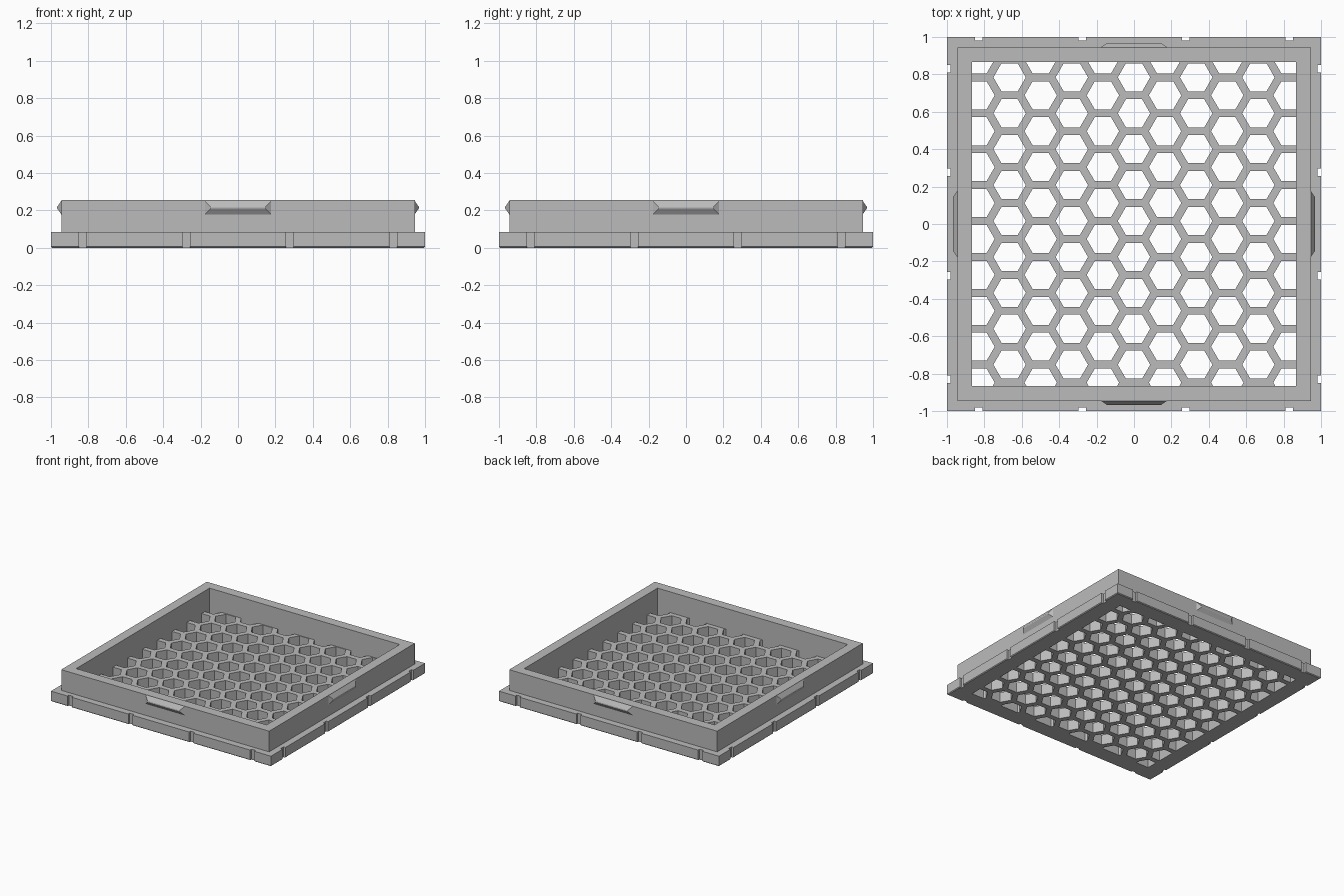
import bpy, bmesh
from math import pi, cos, sin, sqrt
from mathutils import Matrix, Vector

if "Cube" in bpy.data.objects:
    bpy.data.objects.remove(bpy.data.objects["Cube"])

BASE_H, TOP_H = 0.085, 0.255       # flange height, overall height
RIM, OPENING = 0.945, 0.865        # outer and inner half widths of the rim
PITCH, HOLE = 0.192, 0.075         # honeycomb spacing and hole half height

grey = bpy.data.materials.new("Light Grey Plastic")
grey.use_nodes = True
grey.diffuse_color = (0.5, 0.5, 0.5, 1)
grey.node_tree.nodes["Principled BSDF"].inputs["Base Color"].default_value = (0.5, 0.5, 0.5, 1)


def make(name, bm):
    bmesh.ops.recalc_face_normals(bm, faces=bm.faces)
    mesh = bpy.data.meshes.new(name)
    bm.to_mesh(mesh)
    bm.free()
    mesh.materials.append(grey)
    obj = bpy.data.objects.new(name, mesh)
    bpy.context.collection.objects.link(obj)
    return obj


def add_box(bm, size, centre):
    matrix = Matrix.Translation(centre) @ Matrix.Diagonal((*size, 1))
    return bmesh.ops.create_cube(bm, size=1, matrix=matrix)["verts"]


def cut(obj, cutter):
    cutter.hide_render = True
    mod = obj.modifiers.new("Cut", "BOOLEAN")
    mod.operation, mod.solver, mod.object = "DIFFERENCE", "EXACT", cutter
    bpy.context.view_layer.objects.active = obj
    bpy.ops.object.modifier_apply(modifier=mod.name)
    bpy.data.objects.remove(cutter)


# Base plate with a fine chamfer around its underside
bm = bmesh.new()
add_box(bm, (2, 2, BASE_H), (0, 0, BASE_H / 2))
bottom = [e for e in bm.edges if all(v.co.z < 0.01 for v in e.verts)]
bmesh.ops.bevel(bm, geom=bottom, offset=0.006, segments=1, affect="EDGES")
base = make("honeycomb_base", bm)

# Hexagonal holes in staggered columns, trimmed to the square opening
bm = bmesh.new()
radius = HOLE * 2 / sqrt(3)
for col in range(-5, 6):
    x = col * PITCH * sqrt(3) / 2
    start = 0.784 + (PITCH / 2 if col % 2 else 0)
    for row in range(10 if col % 2 else 9):
        y = start - row * PITCH
        bm.faces.new([bm.verts.new((x + radius * cos(k * pi / 3),
                                    y + radius * sin(k * pi / 3), -0.1))
                      for k in range(6)])
for normal in (Vector((1, 0, 0)), Vector((-1, 0, 0)), Vector((0, 1, 0)), Vector((0, -1, 0))):
    bmesh.ops.bisect_plane(bm, geom=bm.verts[:] + bm.edges[:] + bm.faces[:],
                           plane_co=normal * OPENING, plane_no=normal, clear_outer=True)
out = bmesh.ops.extrude_face_region(bm, geom=bm.faces[:], use_keep_orig=True)
bmesh.ops.translate(bm, vec=(0, 0, 0.3),
                    verts=[g for g in out["geom"] if isinstance(g, bmesh.types.BMVert)])
cut(base, make("hole_cutter", bm))

# Small notches along all four edges of the base
bm = bmesh.new()
for at in (-0.83, -0.277, 0.277, 0.83):
    for side in (-1, 1):
        add_box(bm, (0.04, 0.04, 0.4), (at, side * 1.002, 0))
        add_box(bm, (0.04, 0.04, 0.4), (side * 1.002, at, 0))
cut(base, make("notch_cutter", bm))

# Raised square rim
bm = bmesh.new()
add_box(bm, (2 * RIM, 2 * RIM, TOP_H - BASE_H), (0, 0, (TOP_H + BASE_H) / 2))
rim = make("raised_rim", bm)
bm = bmesh.new()
add_box(bm, (2 * OPENING, 2 * OPENING, 1), (0, 0, 0))
cut(rim, make("rim_cutter", bm))

# Wedge-shaped snap clip in the middle of each rim side
for i, name in enumerate(("front", "left", "back", "right")):
    bm = bmesh.new()
    for v in add_box(bm, (2, 2, 2), (0, 0, 0)):
        sx, sy, sz = v.co
        if sy < 0:
            v.co = (sx * 0.145, -0.967, 0.215 + sz * 0.004)
        else:
            v.co = (sx * 0.18, -RIM + 0.002, 0.215 + sz * 0.039)
    bm.transform(Matrix.Rotation(i * pi / 2, 4, "Z"))
    make(name + "_snap_clip", bm)
